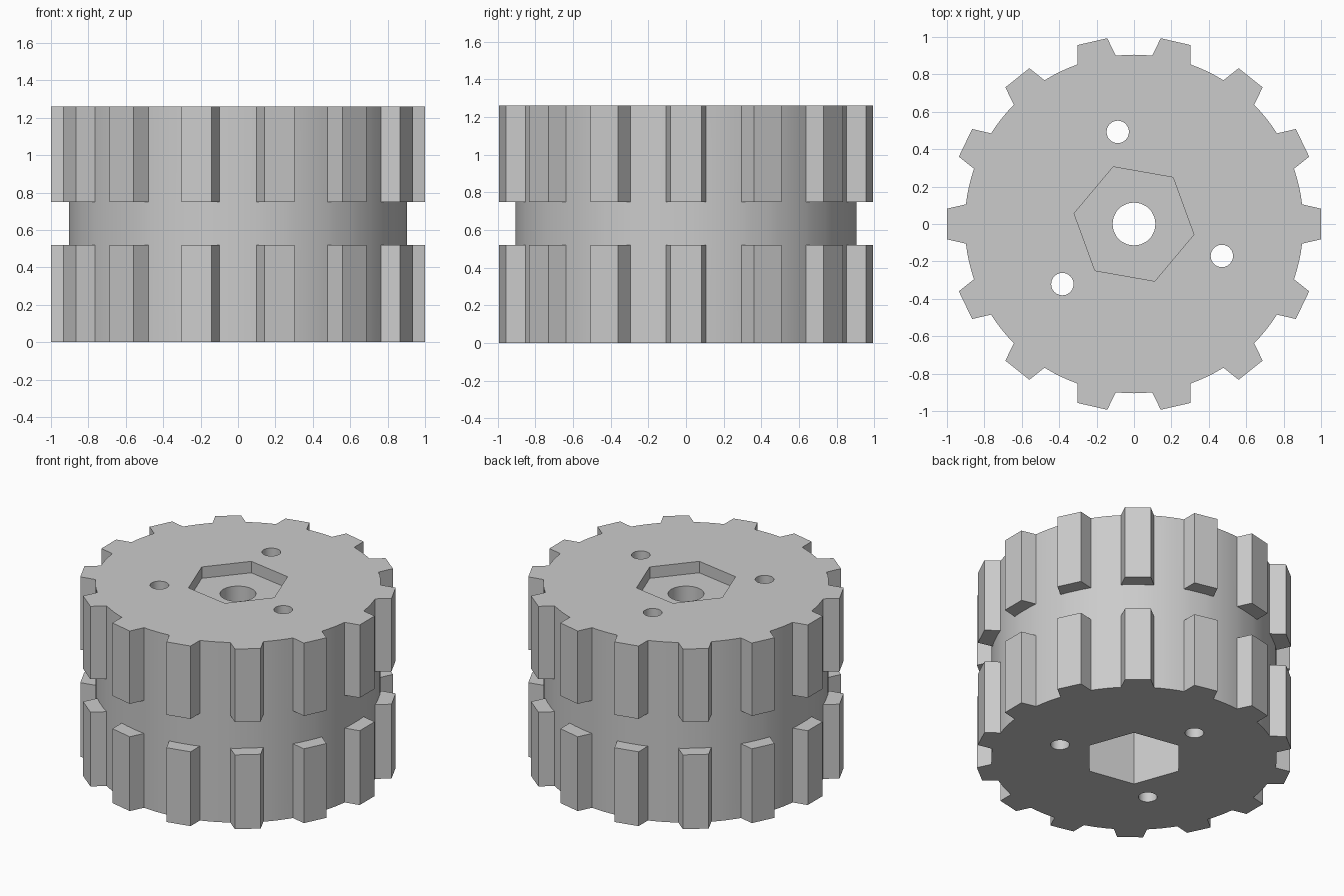
import bpy
import bmesh
from math import sin, cos, asin, radians, pi

if "Cube" in bpy.data.objects:
    bpy.data.objects.remove(bpy.data.objects["Cube"], do_unlink=True)

HEIGHT = 1.26
GROOVE_LOW, GROOVE_TOP = 0.52, 0.75
BODY_R, TIP_R = 0.905, 1.0
BASE_HALF, TIP_HALF = 0.105, 0.082
TEETH = 14
GAP_STEPS = 4

grey = bpy.data.materials.new("light_grey")
grey.use_nodes = True
color = (0.6, 0.6, 0.6, 1)
grey.diffuse_color = color
grey.node_tree.nodes["Principled BSDF"].inputs["Base Color"].default_value = color


def make_object(name, bm):
    bmesh.ops.recalc_face_normals(bm, faces=bm.faces)
    mesh = bpy.data.meshes.new(name)
    bm.to_mesh(mesh)
    bm.free()
    mesh.materials.append(grey)
    obj = bpy.data.objects.new(name, mesh)
    bpy.context.collection.objects.link(obj)
    return obj


def outline(toothed):
    """One closed ring; without teeth the tip points rest on the body circle."""
    points = []
    pitch = 2 * pi / TEETH
    half = asin(BASE_HALF / BODY_R)

    def on_body(angle):
        return (BODY_R * cos(angle), BODY_R * sin(angle))

    for i in range(TEETH):
        a = i * pitch
        points.append(on_body(a - half))
        for side in (-1, 1):
            if toothed:
                t = side * TIP_HALF
                points.append((TIP_R * cos(a) - t * sin(a),
                               TIP_R * sin(a) + t * cos(a)))
            else:
                points.append(on_body(a + side * half / 2))
        for k in range(GAP_STEPS):
            points.append(on_body(a + half + k * (pitch - 2 * half) / GAP_STEPS))
    return points


def make_wheel():
    """Loft the toothed and plain rings up the height of the wheel."""
    bm = bmesh.new()
    levels = [(0, True), (GROOVE_LOW, True), (GROOVE_LOW, False),
              (GROOVE_TOP, False), (GROOVE_TOP, True), (HEIGHT, True)]
    rings = [[bm.verts.new((x, y, z)) for x, y in outline(toothed)]
             for z, toothed in levels]
    for low, high in zip(rings, rings[1:]):
        n = len(low)
        for i in range(n):
            j = (i + 1) % n
            bm.faces.new((low[i], low[j], high[j], high[i]))
    bm.faces.new(rings[0][::-1])
    bm.faces.new(rings[-1])
    bmesh.ops.remove_doubles(bm, verts=bm.verts, dist=0.0001)
    return make_object("toothed_wheel", bm)


def cut(target, name, sides, radius, z0, z1, x=0, y=0, turn=0):
    """Subtract an upright prism from the target."""
    bm = bmesh.new()
    angles = [radians(turn) + 2 * pi * k / sides for k in range(sides)]
    base = bm.faces.new([bm.verts.new((x + radius * cos(a), y + radius * sin(a), z0))
                         for a in angles])
    grown = bmesh.ops.extrude_face_region(bm, geom=[base], use_keep_orig=True)
    top = [v for v in grown["geom"] if isinstance(v, bmesh.types.BMVert)]
    bmesh.ops.translate(bm, verts=top, vec=(0, 0, z1 - z0))
    cutter = make_object(name, bm)
    cutter.hide_render = True
    mod = target.modifiers.new(name, "BOOLEAN")
    mod.operation = "DIFFERENCE"
    mod.solver = "EXACT"
    mod.object = cutter
    bpy.context.view_layer.objects.active = target
    bpy.ops.object.modifier_apply(modifier=mod.name)
    bpy.data.objects.remove(cutter, do_unlink=True)


wheel = make_wheel()

# Hexagonal recesses: shallow on top, deep underneath
cut(wheel, "top_recess", 6, 0.325, HEIGHT - 0.08, HEIGHT + 0.1, turn=50)
cut(wheel, "bottom_recess", 6, 0.325, -0.1, 0.63, turn=50)

# Axle bore and three bolt holes
cut(wheel, "axle_bore", 20, 0.115, -0.2, HEIGHT + 0.2)
for angle in (100, 220, 340):
    a = radians(angle)
    cut(wheel, "bolt_hole", 24, 0.06, -0.2, HEIGHT + 0.2,
        x=0.5 * cos(a), y=0.5 * sin(a))

# Smooth round walls, crisp teeth
bpy.ops.object.select_all(action="DESELECT")
wheel.select_set(True)
bpy.context.view_layer.objects.active = wheel
bpy.ops.object.shade_smooth_by_angle(angle=radians(25))
